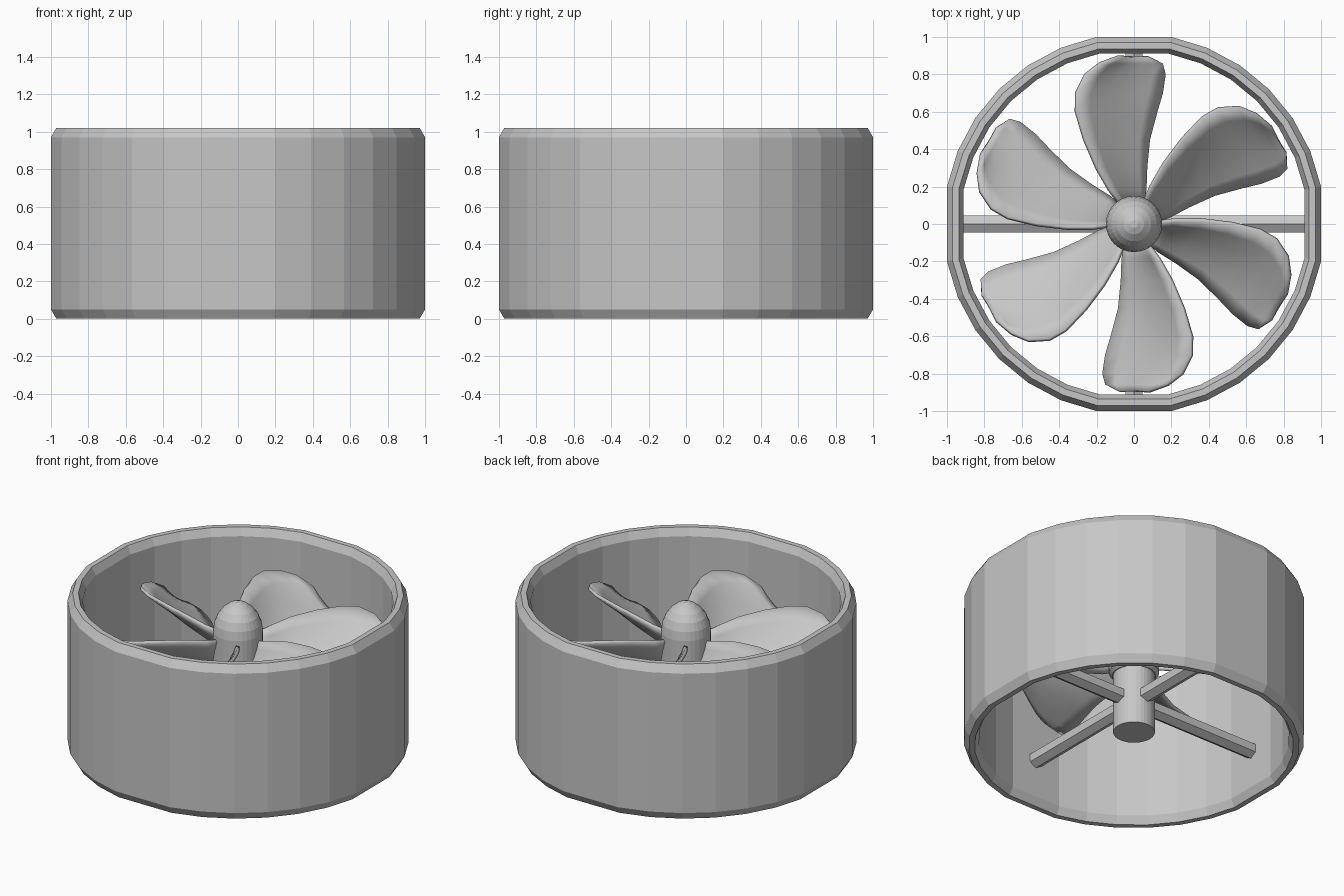
import bpy, bmesh, math
from mathutils import Matrix

cube = bpy.data.objects.get("Cube")
if cube:
    bpy.data.objects.remove(cube, do_unlink=True)

grey = bpy.data.materials.new("light_grey")
grey.use_nodes = True
colour = (0.57, 0.57, 0.57, 1)
grey.diffuse_color = colour
grey.node_tree.nodes["Principled BSDF"].inputs["Base Color"].default_value = colour


def finish(name, bm):
    bmesh.ops.recalc_face_normals(bm, faces=bm.faces[:])
    mesh = bpy.data.meshes.new(name)
    bm.to_mesh(mesh)
    bm.free()
    mesh.materials.append(grey)
    obj = bpy.data.objects.new(name, mesh)
    bpy.context.collection.objects.link(obj)
    return obj


def lathe(name, profile, angles, closed=False):
    """Turn a (radius, height) profile around z through the given angles."""
    bm = bmesh.new()
    rings = [[bm.verts.new((r * math.cos(a), r * math.sin(a), z)) for a in angles]
             for r, z in profile]
    n = len(angles)
    pairs = list(zip(rings, rings[1:]))
    if closed:
        pairs.append((rings[-1], rings[0]))
    for low, high in pairs:
        for i in range(n):
            j = (i + 1) % n
            bm.faces.new((low[i], low[j], high[j], high[i]))
    if not closed:
        bm.faces.new(rings[0])
        bm.faces.new(rings[-1])
    return finish(name, bm)


# Duct: 32 divisions with the four axis corners left out, giving wide flats
TOP = 1.02
duct_angles = [math.tau * i / 32 for i in range(32) if i % 8]
half = [(0.93, 0.05), (0.955, 0), (0.99, 0), (1.02, 0.05)]
duct_profile = half + [(r, TOP - z) for r, z in reversed(half)]
lathe("duct", duct_profile, duct_angles, closed=True)

# Spinner with domed nose, and the shaft below it
round_angles = [math.tau * i / 32 for i in range(32)]
lathe("spinner", [(0.13, 0.48), (0.15, 0.5), (0.15, 0.78), (0.142, 0.835), (0.122, 0.885),
                  (0.092, 0.925), (0.055, 0.955), (0.02, 0.97)], round_angles)
lathe("shaft", [(0.125, 0.09), (0.125, 0.5)], round_angles)

# Four hexagonal struts holding the shaft in the duct
for k in range(4):
    bm = bmesh.new()
    bmesh.ops.create_cone(bm, cap_ends=True, segments=6, radius1=0.052, radius2=0.052, depth=0.85)
    place = (Matrix.Rotation(k * math.pi / 2, 4, "Z") @ Matrix.Translation((0.505, 0, 0.3))
             @ Matrix.Rotation(math.pi / 2, 4, "Y"))
    xs = max(v.co.x for v in bm.verts)
    if xs < 0.05:  # keep a ridge on top
        bmesh.ops.rotate(bm, verts=bm.verts[:], matrix=Matrix.Rotation(math.pi / 6, 3, "Z"))
    bmesh.ops.transform(bm, matrix=place, verts=bm.verts[:])
    finish(f"strut_{k + 1}", bm)

# Blade rows: radius, high edge x, low edge x, high edge z, low edge z
blade_rows = [
    (0.09, -0.06, 0.04, 0.74, 0.52),
    (0.18, -0.13, 0.06, 0.76, 0.51),
    (0.30, -0.20, 0.065, 0.79, 0.51),
    (0.45, -0.265, 0.08, 0.81, 0.50),
    (0.60, -0.31, 0.12, 0.82, 0.50),
    (0.70, -0.31, 0.15, 0.82, 0.50),
    (0.80, -0.26, 0.165, 0.80, 0.50),
    (0.86, -0.18, 0.15, 0.77, 0.52),
    (0.895, -0.08, 0.08, 0.71, 0.57),
]
STEPS = 6
for k in range(6):
    bm = bmesh.new()
    rows = []
    for r, x0, x1, z0, z1 in blade_rows:
        row = []
        for s in range(STEPS + 1):
            t = s / STEPS
            sag = 0.025 * math.sin(math.pi * t)
            row.append(bm.verts.new((x0 + (x1 - x0) * t, r, z0 + (z1 - z0) * t - sag)))
        rows.append(row)
    for a, b in zip(rows, rows[1:]):
        for i in range(STEPS):
            bm.faces.new((a[i], a[i + 1], b[i + 1], b[i]))
    bmesh.ops.rotate(bm, verts=bm.verts[:], matrix=Matrix.Rotation(k * math.pi / 3, 3, "Z"))
    blade = finish(f"blade_{k + 1}", bm)
    thick = blade.modifiers.new("thickness", "SOLIDIFY")
    thick.thickness = 0.02
    thick.offset = 0
    bpy.ops.object.select_all(action="DESELECT")
    blade.select_set(True)
    bpy.context.view_layer.objects.active = blade
    bpy.ops.object.shade_smooth_by_angle(angle=math.radians(30))
